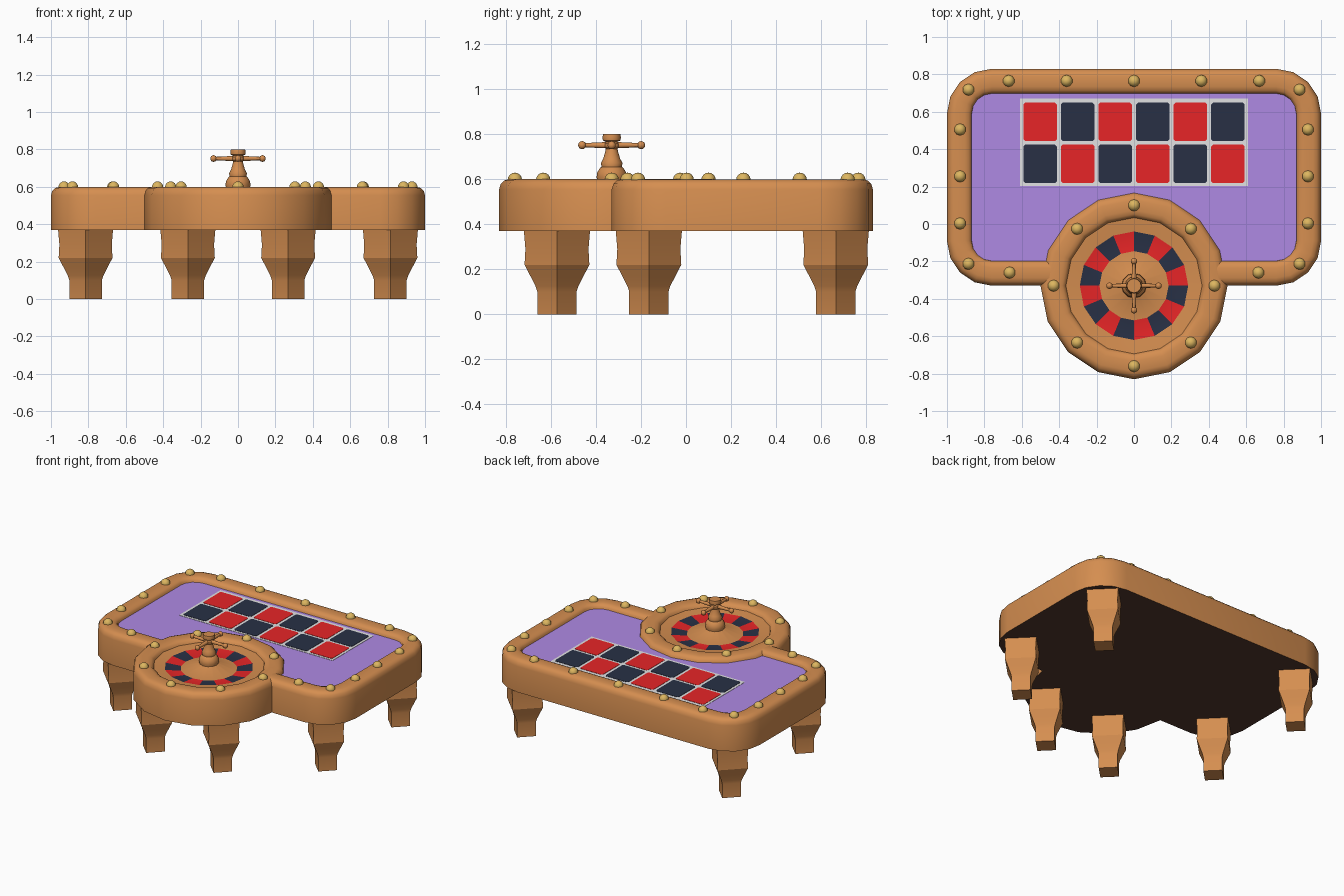
import bpy, bmesh, math
from math import sin, cos, pi, radians

if "Cube" in bpy.data.objects:
    bpy.data.objects.remove(bpy.data.objects["Cube"])

def material(name, hexcode):
    c = [int(hexcode[i:i + 2], 16) / 255 for i in (0, 2, 4)]
    m = bpy.data.materials.new(name)
    m.diffuse_color = [((v + 0.055) / 1.055) ** 2.4 if v > 0.04 else v / 12.92 for v in c] + [1]
    m.use_nodes = True
    m.node_tree.nodes["Principled BSDF"].inputs["Base Color"].default_value = m.diffuse_color
    return m

WOOD = material("wood", "D58E50")
FELT = material("purple felt", "AF8AE4")
RED = material("red", "E82527")
NAVY = material("navy", "283045")
GREY = material("pale grey", "E2E2E4")
GOLD = material("brass", "DDB660")
DARK = material("dark underside", "54392E")

WX, WY = 0.0, -0.33           # wheel centre
TOP, BASE, FELT_Z = 0.6, 0.37, 0.568

def make(name, verts, faces, mats, smooth=None):
    me = bpy.data.meshes.new(name)
    me.from_pydata(verts, [], faces)
    for m in mats:
        me.materials.append(m)
    me.update()
    if smooth:
        me.shade_smooth()
        me.set_sharp_from_angle(angle=radians(smooth))
    ob = bpy.data.objects.new(name, me)
    bpy.context.collection.objects.link(ob)
    return ob

def lathe(name, profile, n, centre, mats, smooth=None, cap=True):
    """Spin (radius, z) points, listed bottom to top, around a vertical axis."""
    cx, cy = centre
    verts = [(cx + r * cos(2 * pi * i / n), cy + r * sin(2 * pi * i / n), z)
             for r, z in profile for i in range(n)]
    faces = [(k * n + i, k * n + (i + 1) % n, (k + 1) * n + (i + 1) % n, (k + 1) * n + i)
             for k in range(len(profile) - 1) for i in range(n)]
    if cap:
        faces.append(tuple(reversed(range(n))))
        faces.append(tuple(range((len(profile) - 1) * n, len(profile) * n)))
    return make(name, verts, faces, mats, smooth)

def table_path(d):
    """Open rounded rectangle inset by d, running around from wheel to wheel."""
    pts = [(0.44, WY + d)]
    for k, (x, y) in enumerate([(0.76, WY + 0.24), (0.76, 0.59), (-0.76, 0.59), (-0.76, WY + 0.24)]):
        for s in range(5):
            a = radians(-90 + 90 * k + 22.5 * s)
            pts.append((x + (0.24 - d) * cos(a), y + (0.24 - d) * sin(a)))
    return pts + [(-0.44, WY + d)]

def wheel_arc(r, start, end):
    step = 1 if end > start else -1
    return [(WX + r * cos(pi * i / 8), WY + r * sin(pi * i / 8)) for i in range(start, end + step, step)]

# Table rim: rounded profile swept along the open path
profile = [(0, BASE), (0, 0.555), (0.008, 0.58), (0.022, 0.593), (0.042, 0.599),
           (0.095, 0.599), (0.117, 0.593), (0.13, 0.58), (0.136, 0.55)]
rows = [[(x, y, z) for x, y in table_path(d)] for d, z in profile]
n = len(rows[0])
faces = [(k * n + i, k * n + i + 1, (k + 1) * n + i + 1, (k + 1) * n + i)
         for k in range(len(rows) - 1) for i in range(n - 1)]
make("table_rim", sum(rows, []), faces, [WOOD], 35)

# Felt playing surface, notched around the wheel
outline = table_path(0.13) + wheel_arc(0.43, 7, 1)
make("felt", [(x, y, FELT_Z) for x, y in outline], [tuple(range(len(outline)))], [FELT])

# Dark underside following the whole outline
outline = table_path(0)[1:-1] + wheel_arc(0.5, 8, 16)
make("underside", [(x, y, BASE) for x, y in outline],
     [tuple(reversed(range(len(outline))))], [DARK])

# Wheel housing, bowl and coloured pockets
bowl = [(0.5, BASE), (0.5, 0.555), (0.492, 0.58), (0.478, 0.594), (0.458, TOP), (0.405, TOP),
        (0.383, 0.595), (0.37, 0.585), (0.364, 0.572), (0.29, 0.565), (0.185, 0.552), (0.05, 0.598)]
wheel = lathe("wheel", bowl, 16, (WX, WY), [WOOD, RED, NAVY], 35, cap=False)
for p in wheel.data.polygons:
    if p.index // 16 == 9:
        p.material_index = 1 + p.index % 2

# Turned spindle in the wheel
lathe("spindle", [(0.058, 0.575), (0.067, 0.608), (0.064, 0.63), (0.052, 0.65), (0.045, 0.655),
                  (0.048, 0.672), (0.038, 0.69), (0.029, 0.72), (0.026, 0.735), (0.033, 0.742),
                  (0.033, 0.758), (0.026, 0.766), (0.039, 0.772), (0.041, 0.785), (0.038, 0.8)],
      12, (WX, WY), [WOOD], 40)

def ball(name, loc, r, mat, seg=10, rings=8):
    me = bpy.data.meshes.new(name)
    bm = bmesh.new()
    bmesh.ops.create_uvsphere(bm, u_segments=seg, v_segments=rings, radius=r)
    bm.to_mesh(me)
    bm.free()
    me.materials.append(mat)
    me.shade_smooth()
    ob = bpy.data.objects.new(name, me)
    ob.location = loc
    bpy.context.collection.objects.link(ob)

# Four handle arms with ball ends
for k in range(4):
    a = k * pi / 2
    arm = lathe("handle_arm", [(0.015, 0), (0.009, 0.128)], 8, (0, 0), [WOOD], 50)
    arm.location = (WX, WY, 0.751)
    arm.rotation_euler = (0, pi / 2, a)
    # brass tip on the front arm reads as wood-toned, so all knobs stay wood
    ball("handle_knob", (WX + 0.131 * cos(a), WY + 0.131 * sin(a), 0.751), 0.018, WOOD)

# Brass studs on table rim (mirrored) and wheel rim
half = [(0.36, 0.765), (0.67, 0.765), (0.885, 0.718), (0.93, 0.505), (0.93, 0.255),
        (0.93, 0.003), (0.885, -0.213), (0.665, -0.26)]
studs = [(s * x, y) for x, y in half for s in (-1, 1)] + [(0, 0.765)]
studs += [(WX + 0.43 * cos(k * pi / 4), WY + 0.43 * sin(k * pi / 4)) for k in range(8)]
for x, y in studs:
    ball("stud", (x, y, 0.597), 0.032, GOLD)

def plate(name, x, y, w, h, z, r, mat):
    """Thin plate with clipped corners."""
    a, b = w / 2, h / 2
    c = [(a - r, -b), (a, r - b), (a, b - r), (a - r, b), (r - a, b), (-a, b - r), (-a, r - b), (r - a, -b)]
    v = [(x + px, y + py, zz) for zz in (z - 0.003, z) for px, py in c]
    f = [tuple(range(8, 16))] + [(i, (i + 1) % 8, 8 + (i + 1) % 8, 8 + i) for i in range(8)]
    make(name, v, f, [mat])

# Betting layout
plate("layout_border", 0, 0.437, 1.22, 0.47, FELT_Z + 0.002, 0.003, GREY)
for row, y in enumerate((0.546, 0.322)):
    for col in range(6):
        plate("layout_cell", -0.502 + 0.2008 * col, y, 0.18, 0.205, FELT_Z + 0.004, 0.01,
              RED if (row + col) % 2 == 0 else NAVY)

# Six square legs, corner forward
leg = [(0.087, 0), (0.087, 0.1), (0.095, 0.125), (0.118, 0.17), (0.144, 0.22),
       (0.14, 0.29), (0.147, BASE + 0.002)]
for s in (-1, 1):
    for name, x, y in (("wheel_leg", 0.268, -0.573), ("front_leg", 0.815, -0.165), ("back_leg", 0.815, 0.665)):
        lathe(name, leg, 4, (s * x, y), [WOOD], 18)
